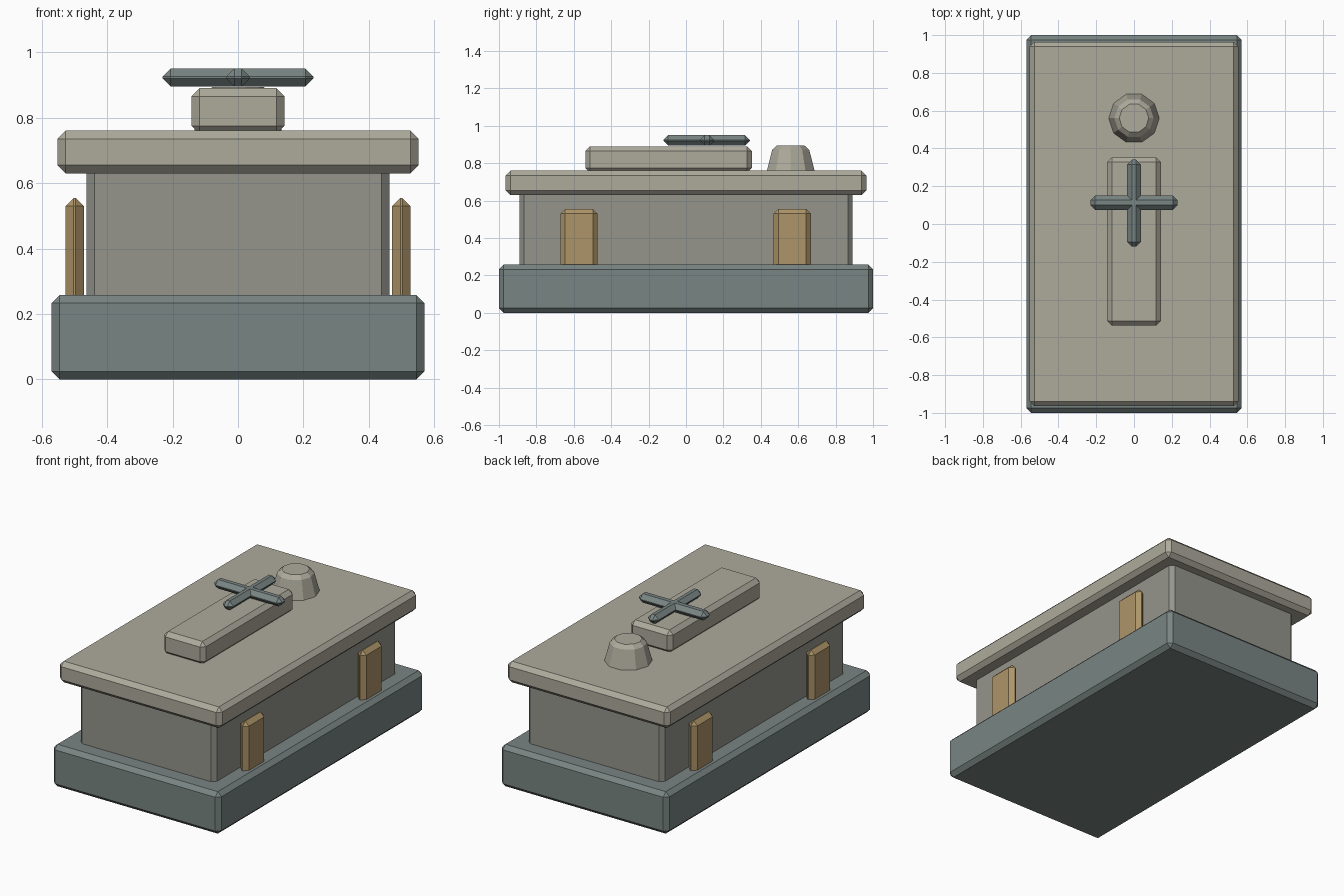
import bpy, bmesh, math

if "Cube" in bpy.data.objects:
    bpy.data.objects.remove(bpy.data.objects["Cube"])

BEVEL = 0.025


def material(name, rgb):
    m = bpy.data.materials.new(name)
    m.diffuse_color = (*rgb, 1)
    m.use_nodes = True
    m.node_tree.nodes["Principled BSDF"].inputs["Base Color"].default_value = m.diffuse_color
    return m


PALE = material("pale_stone", (0.42, 0.40, 0.33))
GREY = material("grey_stone", (0.30, 0.30, 0.265))
DARK = material("dark_stone", (0.19, 0.235, 0.225))
GOLD = material("ochre", (0.42, 0.30, 0.14))


def add_object(name, bm, mat):
    mesh = bpy.data.meshes.new(name)
    bm.to_mesh(mesh)
    bm.free()
    obj = bpy.data.objects.new(name, mesh)
    bpy.context.collection.objects.link(obj)
    mesh.materials.append(mat)
    return obj


def box(name, xs, ys, zs, mat, bevel=BEVEL):
    """Chamfered box spanning the given (min, max) ranges."""
    bm = bmesh.new()
    bmesh.ops.create_cube(bm, size=1)
    for v in bm.verts:
        for i, (lo, hi) in enumerate((xs, ys, zs)):
            v.co[i] = hi if v.co[i] > 0 else lo
    obj = add_object(name, bm, mat)
    mod = obj.modifiers.new("chamfer", "BEVEL")
    mod.width = bevel
    mod.segments = 1
    return obj


# Stacked tomb: plinth, chest, lid
box("plinth", (-0.57, 0.57), (-1, 1), (0, 0.258), DARK)
box("chest", (-0.463, 0.463), (-0.89, 0.89), (0.225, 0.66), GREY)
box("lid", (-0.552, 0.552), (-0.964, 0.964), (0.63, 0.76), PALE)

# Side panels, two on each long side
for side, sx in (("left", -1), ("right", 1)):
    for end, y in (("front", -0.572), ("back", 0.568)):
        x = sx * 0.499
        box(f"{side}_{end}_panel", (x - 0.028, x + 0.028), (y - 0.099, y + 0.099),
            (0.23, 0.555), GOLD)

# Raised slab on the lid
box("raised_slab", (-0.142, 0.142), (-0.538, 0.352), (0.75, 0.89), PALE)

# Cross lying above the slab
box("cross_shaft", (-0.036, 0.036), (-0.12, 0.341), (0.895, 0.95), DARK)
box("cross_arms", (-0.231, 0.231), (0.075, 0.151), (0.895, 0.95), DARK)

# Tapered headstone: stacked rings, closed top and bottom
SIDES = 10
bm = bmesh.new()
rings = []
for r, z in ((0.135, 0.755), (0.104, 0.872), (0.078, 0.894)):
    rings.append([bm.verts.new((r * math.cos(a), 0.56 + r * math.sin(a), z))
                  for a in (2 * math.pi * k / SIDES for k in range(SIDES))])
for low, high in zip(rings, rings[1:]):
    for k in range(SIDES):
        n = (k + 1) % SIDES
        bm.faces.new((low[k], low[n], high[n], high[k]))
bm.faces.new(rings[-1])
bm.faces.new(rings[0][::-1])
add_object("head_rest", bm, PALE)
